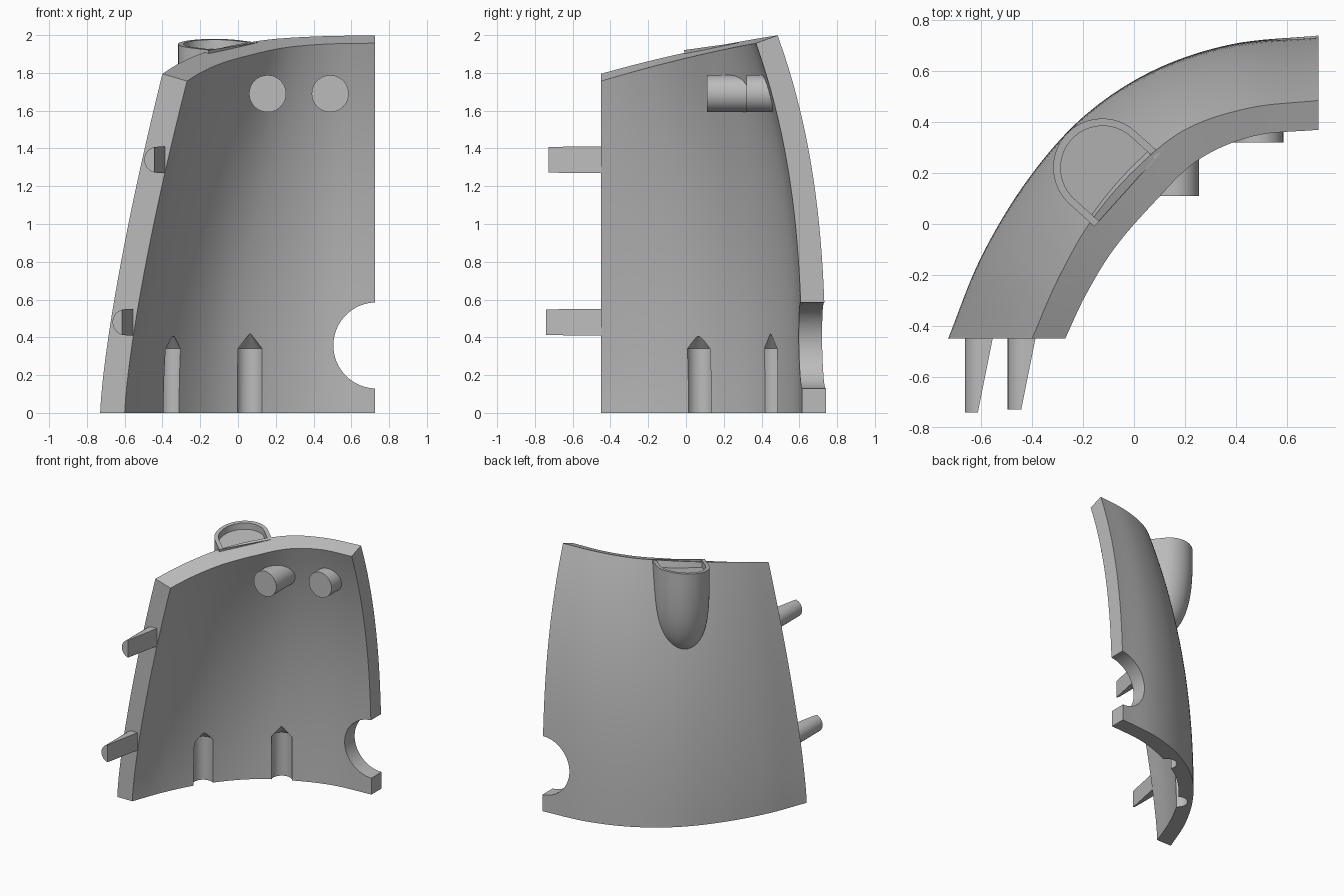
import bpy, bmesh, math
from mathutils import Matrix, Vector

cube = bpy.data.objects.get("Cube")
if cube:
    bpy.data.objects.remove(cube, do_unlink=True)

grey = bpy.data.materials.new("plain grey")
grey.use_nodes = True
grey.diffuse_color = (0.5, 0.5, 0.5, 1)
grey.node_tree.nodes["Principled BSDF"].inputs["Base Color"].default_value = (0.5, 0.5, 0.5, 1)


def finish(bm, name, angle=35):
    bmesh.ops.recalc_face_normals(bm, faces=bm.faces)
    mesh = bpy.data.meshes.new(name)
    bm.to_mesh(mesh)
    bm.free()
    mesh.materials.append(grey)
    obj = bpy.data.objects.new(name, mesh)
    bpy.context.collection.objects.link(obj)
    smooth(obj, angle)
    return obj


def smooth(obj, angle=35):
    bpy.ops.object.select_all(action='DESELECT')
    obj.select_set(True)
    bpy.context.view_layer.objects.active = obj
    bpy.ops.object.shade_smooth_by_angle(angle=math.radians(angle))


def cut(obj, cutter):
    mod = obj.modifiers.new("cut", 'BOOLEAN')
    mod.operation = 'DIFFERENCE'
    mod.solver = 'EXACT'
    mod.object = cutter
    bpy.context.view_layer.objects.active = obj
    bpy.ops.object.modifier_apply(modifier=mod.name)
    bpy.data.objects.remove(cutter, do_unlink=True)


def spline(points, u):
    """Smooth curve through plan points, u from 0 to 1."""
    p = [Vector(q) for q in points]
    p = [2 * p[0] - p[1]] + p + [2 * p[-1] - p[-2]]
    s = u * (len(points) - 1)
    i = min(int(s), len(points) - 2)
    t = s - i
    a, b, c, d = p[i:i + 4]
    return 0.5 * (2 * b + (c - a) * t + (2 * a - 5 * b + 4 * c - d) * t ** 2
                  + (3 * b - a - 3 * c + d) * t ** 3)


def cylinder_y(bm, x, z, r, y0, y1, sides=48):
    place = Matrix.Translation((x, (y0 + y1) / 2, z)) @ Matrix.Rotation(math.pi / 2, 4, 'X')
    bmesh.ops.create_cone(bm, cap_ends=True, segments=sides, radius1=r, radius2=r,
                          depth=abs(y1 - y0), matrix=place)


def loft(bm, rings):
    """Join closed rings of vertices with quads."""
    for a, b in zip(rings, rings[1:]):
        n = len(a)
        for i in range(n):
            j = (i + 1) % n
            bm.faces.new((a[i], a[j], b[j], b[i]))


# Curved shell: plan curves of the lower and upper rims, outside and inside
outer_low = [(-.73, -.45), (-.6, -.13), (-.42, .17), (-.2, .42), (.07, .6), (.38, .705), (.725, .74)]
inner_low = [(-.6, -.45), (-.495, -.18), (-.345, .09), (-.13, .33), (.12, .482), (.41, .585), (.725, .615)]
outer_top = [(-.4, -.45), (-.3, -.22), (-.17, .01), (0, .21), (.2, .37), (.45, .455), (.725, .485)]
inner_top = [(-.27, -.45), (-.19, -.28), (-.08, -.1), (.07, .075), (.25, .25), (.47, .345), (.725, .37)]
U, V = 48, 24


def wall(u, v, low, top, base, slope):
    t = spline(top, u)
    p = spline(low, u).lerp(t, v ** (1.35 + 2.1 * u - .6 * u * u))
    crown = .015 * (1 - (t.y / .47) ** 2)
    return (p.x, p.y, v * (base + slope * t.y + crown))


bm = bmesh.new()
sections = []
for i in range(U + 1):
    u = i / U
    loop = [wall(u, k / V, outer_low, outer_top, 1.893, .22) for k in range(V + 1)]
    loop += [wall(u, k / V, inner_low, inner_top, 1.863, .24) for k in range(V, -1, -1)]
    sections.append([bm.verts.new(p) for p in loop])
loft(bm, sections)
for end in (sections[0], sections[-1]):
    for k in range(V):
        bm.faces.new((end[k], end[k + 1], end[-2 - k], end[-1 - k]))
shell = finish(bm, "curved_shell")

# Round notch in the side edge
bm = bmesh.new()
cylinder_y(bm, .733, .357, .228, .3, 1.0, 64)
cut(shell, finish(bm, "notch_cutter"))

# Pointed pin grooves in the inner wall
for x, y in ((-.355, .075), (.063, .45)):
    bm = bmesh.new()
    rings = []
    for r, z in ((.073, -.1), (.073, .34), (.003, .42)):
        rings.append([bm.verts.new((x + r * math.cos(a), y + r * math.sin(a), z))
                      for a in (math.tau * k / 32 for k in range(32))])
    loft(bm, rings)
    bm.faces.new(rings[0])
    bm.faces.new(rings[-1])
    cut(shell, finish(bm, "groove_cutter"))
smooth(shell)

# Side pegs: half-round outside, with a slanted flat on the inner side
for name, x, z, tip in (("lower_side_peg", -.595, .48, -.74), ("upper_side_peg", -.427, 1.34, -.728)):
    bm = bmesh.new()
    r = .069
    profile = [(x + r * math.cos(a), z + r * math.sin(a))
               for a in (math.pi * (.5 + k / 24) for k in range(25))]
    profile += [(x + r, z - r), (x + r, z + r)]
    rings = [[bm.verts.new((px, y, pz)) for px, pz in profile] for y in (tip, -.445)]
    loft(bm, rings)
    for ring in rings:
        bm.faces.new(ring)
    bmesh.ops.bisect_plane(bm, geom=bm.verts[:] + bm.edges[:] + bm.faces[:],
                           plane_co=(x + .04, -.45, z), plane_no=(.29, -.058, 0), clear_outer=True)
    bmesh.ops.holes_fill(bm, edges=[e for e in bm.edges if e.is_boundary])
    finish(bm, name)

# Round studs inside, under the top rim
for name, x, y0, y1 in (("middle_stud", .157, .11, .36), ("end_stud", .488, .32, .52)):
    bm = bmesh.new()
    cylinder_y(bm, x, 1.69, .098, y0, y1)
    finish(bm, name)

# Pocket on the outside, with a shallow recess in its top
along, out = Vector((.668, .743)), Vector((-.743, .668))
middle = Vector((-.045, .15))


def pocket_ring(bm, half, start, reach, drop):
    side = max(reach - half, start + .002)
    pts = [(half, start)]
    for k in range(25):
        a = math.pi * k / 24
        pts.append((half * math.cos(a), side + (reach - side) * math.sin(a)))
    pts.append((-half, start))
    ring = []
    for d, n in pts:
        p = middle + along * d + out * n
        ring.append(bm.verts.new((p.x, p.y, 1.922 + .14 * p.y - drop)))
    return ring


bm = bmesh.new()
rings = [pocket_ring(bm, .165, -.022, .27, .05), pocket_ring(bm, .165, -.022, .27, 0)]
steps = 20
for k in range(steps + 1):
    t = math.sin(math.pi / 2 * k / steps) * .995
    rings.append(pocket_ring(bm, .193 * math.sqrt(1 - t ** 4), -.025 + .11 * t,
                             .09 + .21 * math.sqrt(1 - t ** 3), .67 * t))
loft(bm, rings)
bm.faces.new(rings[0])
bm.faces.new(rings[-1])
finish(bm, "outer_pocket", 40)
